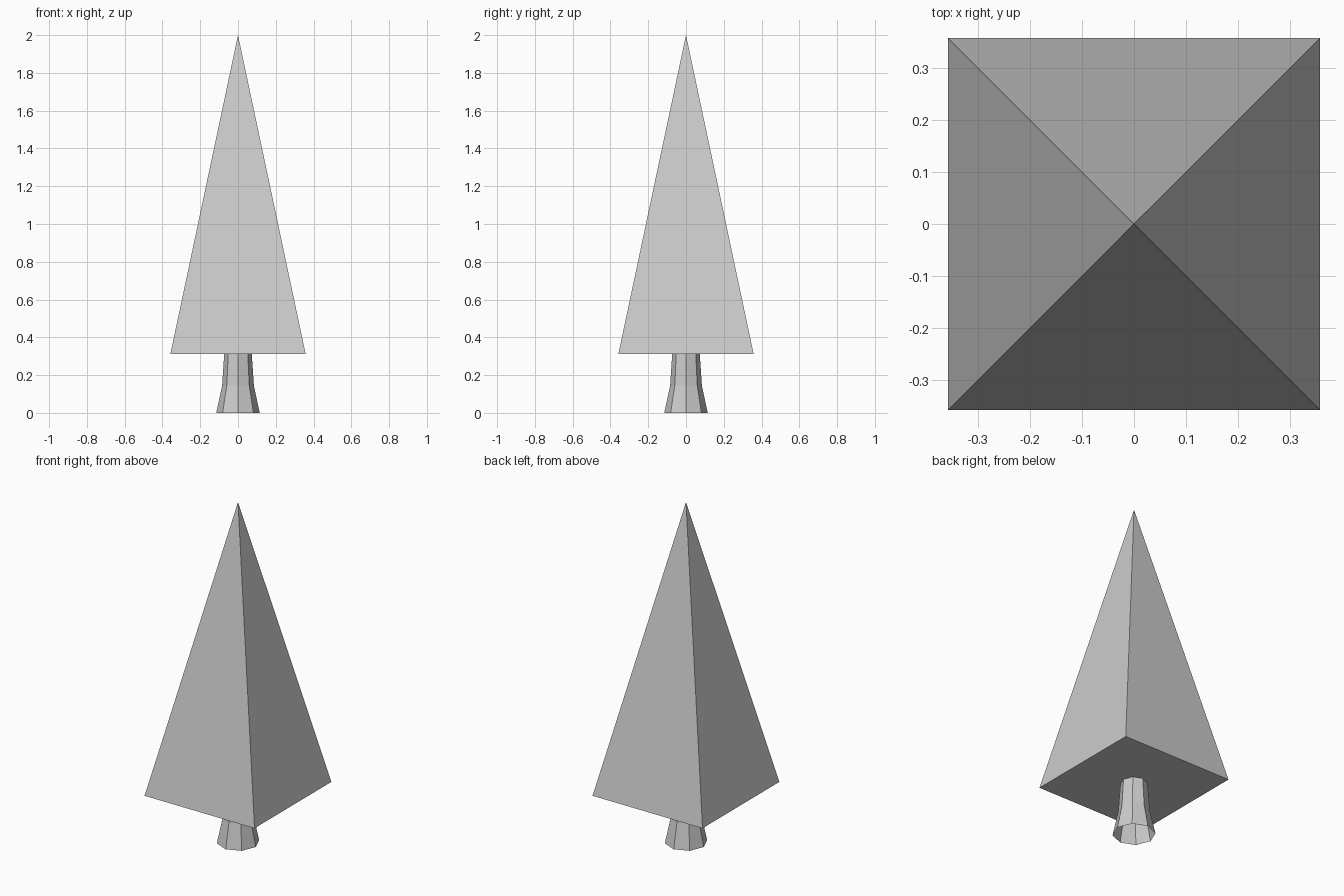
import bpy
import bmesh
import math

old = bpy.data.objects.get("Cube")
if old:
    bpy.data.objects.remove(old, do_unlink=True)

# Single flat colour
grey = bpy.data.materials.new("plain_grey")
grey.use_nodes = True
colour = (0.6, 0.6, 0.6, 1)
grey.diffuse_color = colour
grey.node_tree.nodes["Principled BSDF"].inputs["Base Color"].default_value = colour


def make_object(name, bm):
    bmesh.ops.recalc_face_normals(bm, faces=bm.faces)
    mesh = bpy.data.meshes.new(name)
    bm.to_mesh(mesh)
    bm.free()
    mesh.materials.append(grey)
    obj = bpy.data.objects.new(name, mesh)
    bpy.context.collection.objects.link(obj)
    return obj


# Crown: tall four-sided pyramid with a closed base
half_width, base_z, tip_z = 0.358, 0.312, 2.0
bm = bmesh.new()
base = [bm.verts.new((sx * half_width, sy * half_width, base_z))
        for sx, sy in ((-1, -1), (1, -1), (1, 1), (-1, 1))]
tip = bm.verts.new((0, 0, tip_z))
bm.faces.new(base)
for i in range(4):
    bm.faces.new((base[i], base[(i + 1) % 4], tip))
make_object("crown", bm)

# Trunk: open eight-sided tube, flared towards the ground
SIDES = 8
profile = [(0.115, 0), (0.084, 0.145), (0.073, base_z)]
bm = bmesh.new()
rings = [[bm.verts.new((r * math.cos(math.tau * i / SIDES),
                        r * math.sin(math.tau * i / SIDES), z))
          for i in range(SIDES)] for r, z in profile]
for low, high in zip(rings, rings[1:]):
    for i in range(SIDES):
        j = (i + 1) % SIDES
        bm.faces.new((low[i], low[j], high[j], high[i]))
make_object("trunk", bm)
